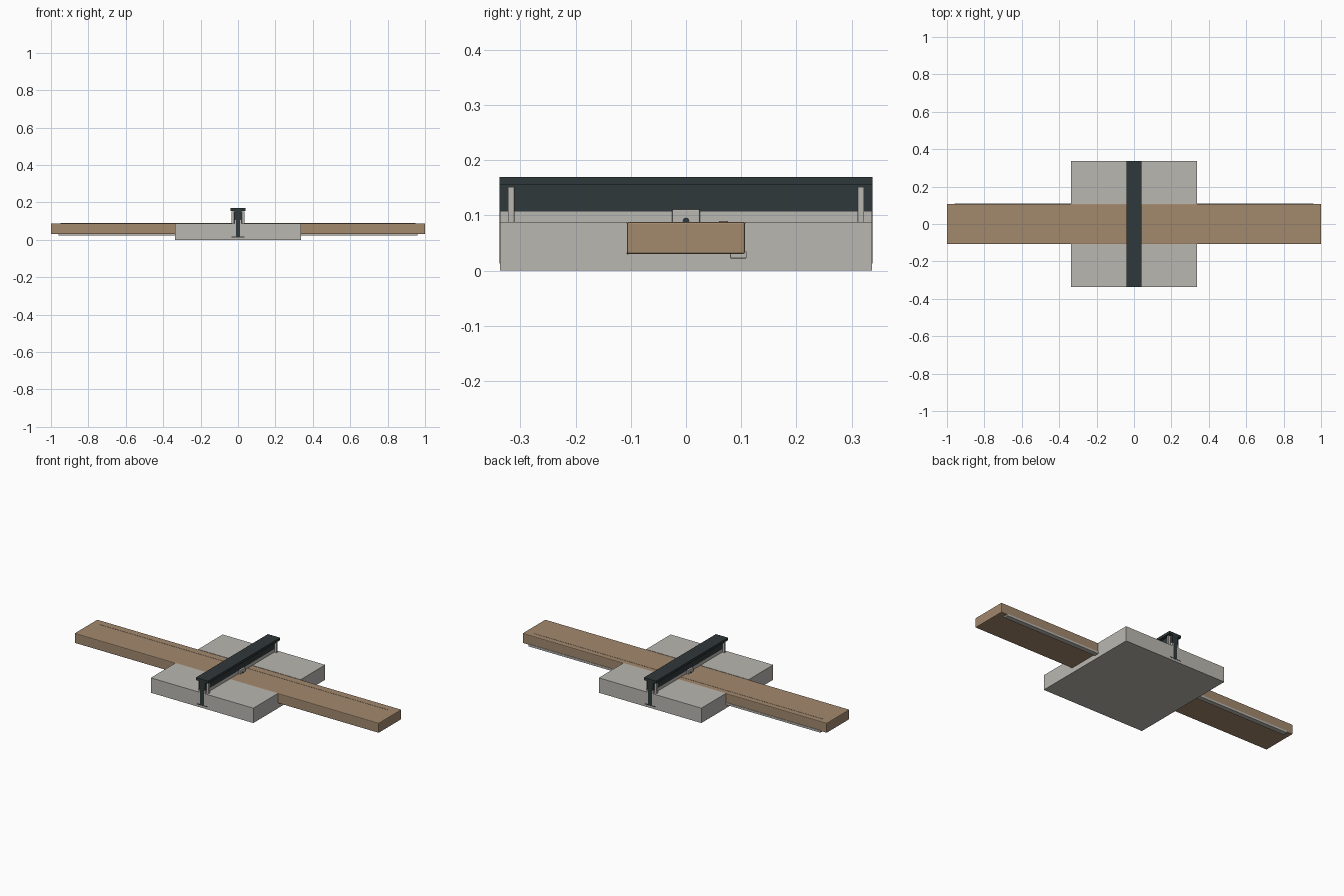
import bpy
import bmesh
from mathutils import Vector

if "Cube" in bpy.data.objects:
    bpy.data.objects.remove(bpy.data.objects["Cube"], do_unlink=True)


def material(name, color):
    m = bpy.data.materials.new(name)
    m.use_nodes = True
    m.diffuse_color = (*color, 1)
    bsdf = m.node_tree.nodes["Principled BSDF"]
    bsdf.inputs["Base Color"].default_value = (*color, 1)
    bsdf.inputs["Roughness"].default_value = 0.7
    return m


STONE = material("pale stone", (0.49, 0.475, 0.44))
WOOD = material("oak wood", (0.36, 0.25, 0.155))
DARK = material("dark steel", (0.03, 0.04, 0.043))


def finish(name, bm, mat, bevel):
    bmesh.ops.recalc_face_normals(bm, faces=bm.faces)
    mesh = bpy.data.meshes.new(name)
    bm.to_mesh(mesh)
    bm.free()
    mesh.materials.append(mat)
    ob = bpy.data.objects.new(name, mesh)
    bpy.context.collection.objects.link(ob)
    if bevel:
        mod = ob.modifiers.new("Soft edges", "BEVEL")
        mod.width = bevel
        mod.segments = 2
    return ob


def extrude(name, profile, axis, half, mat, bevel=0.0):
    """Extrude a (side, z) profile along x or y, centred on the origin."""
    def place(s, z, t):
        return (t, s, z) if axis == "x" else (s, t, z)
    bm = bmesh.new()
    face = bm.faces.new([bm.verts.new(place(s, z, -half)) for s, z in profile])
    grown = bmesh.ops.extrude_face_region(bm, geom=[face])
    verts = [g for g in grown["geom"] if isinstance(g, bmesh.types.BMVert)]
    bmesh.ops.translate(bm, verts=verts, vec=Vector(place(0, 0, 2 * half)))
    return finish(name, bm, mat, bevel)


def box(name, xs, ys, zs, mat, bevel=0.0):
    bm = bmesh.new()
    bmesh.ops.create_cube(bm, size=1)
    for v in bm.verts:
        for i, (lo, hi) in enumerate((xs, ys, zs)):
            v.co[i] = lo if v.co[i] < 0 else hi
    return finish(name, bm, mat, bevel)


def sym(r):
    return (-r, r)


SLAB, TOP = 0.337, 0.0885
PLANK_W, PLANK_Z = 0.107, 0.03

# Stone base with a channel for the plank
half = [(SLAB, 0), (SLAB, TOP), (PLANK_W, TOP), (PLANK_W, PLANK_Z)]
extrude("stone_base", half + [(-y, z) for y, z in reversed(half)], "x", SLAB, STONE)

# Long plank with a thin inlay near the back edge
box("plank", sym(1), sym(PLANK_W), (PLANK_Z, TOP), WOOD, 0.004)
box("plank_inlay", sym(0.95), (0.06, 0.076), (TOP - 0.004, TOP + 0.001), WOOD)

# Rail under the back edge of the plank
box("under_rail", sym(0.96), (0.08, 0.11), (0.022, 0.035), STONE, 0.002)

# Steel beam across the plank, set into the base
side = [(0.035, 0.013), (0.035, 0.018), (0.012, 0.018), (0.012, 0.107),
        (0.02, 0.107), (0.02, 0.155), (0.04, 0.155), (0.04, 0.17)]
extrude("cross_beam", side + [(-x, z) for x, z in reversed(side)], "y",
        SLAB + 0.001, DARK)

# Pale seat strips, posts and centre clips on both sides of the beam
for label, s in (("left", 1), ("right", -1)):
    def span(a, b):
        return sorted((s * a, s * b))
    box(f"seat_strip_{label}", span(0.012, 0.02), sym(SLAB), (TOP - 0.002, 0.107), STONE)
    box(f"centre_clip_{label}", span(0.02, 0.032), sym(0.025), (TOP - 0.002, 0.111), STONE, 0.002)
    for end, e in (("front", -1), ("back", 1)):
        ys = sorted((e * 0.311, e * 0.323))
        box(f"post_{end}_{label}", span(0.02, 0.034), ys, (TOP - 0.002, 0.152), STONE, 0.001)

# Small pin through the centre clips
bm = bmesh.new()
bmesh.ops.create_cone(bm, cap_ends=True, segments=16, radius1=0.006, radius2=0.006, depth=0.068)
for v in bm.verts:
    v.co = (v.co.z, v.co.x, v.co.y + 0.09)
finish("clip_pin", bm, DARK, 0)
